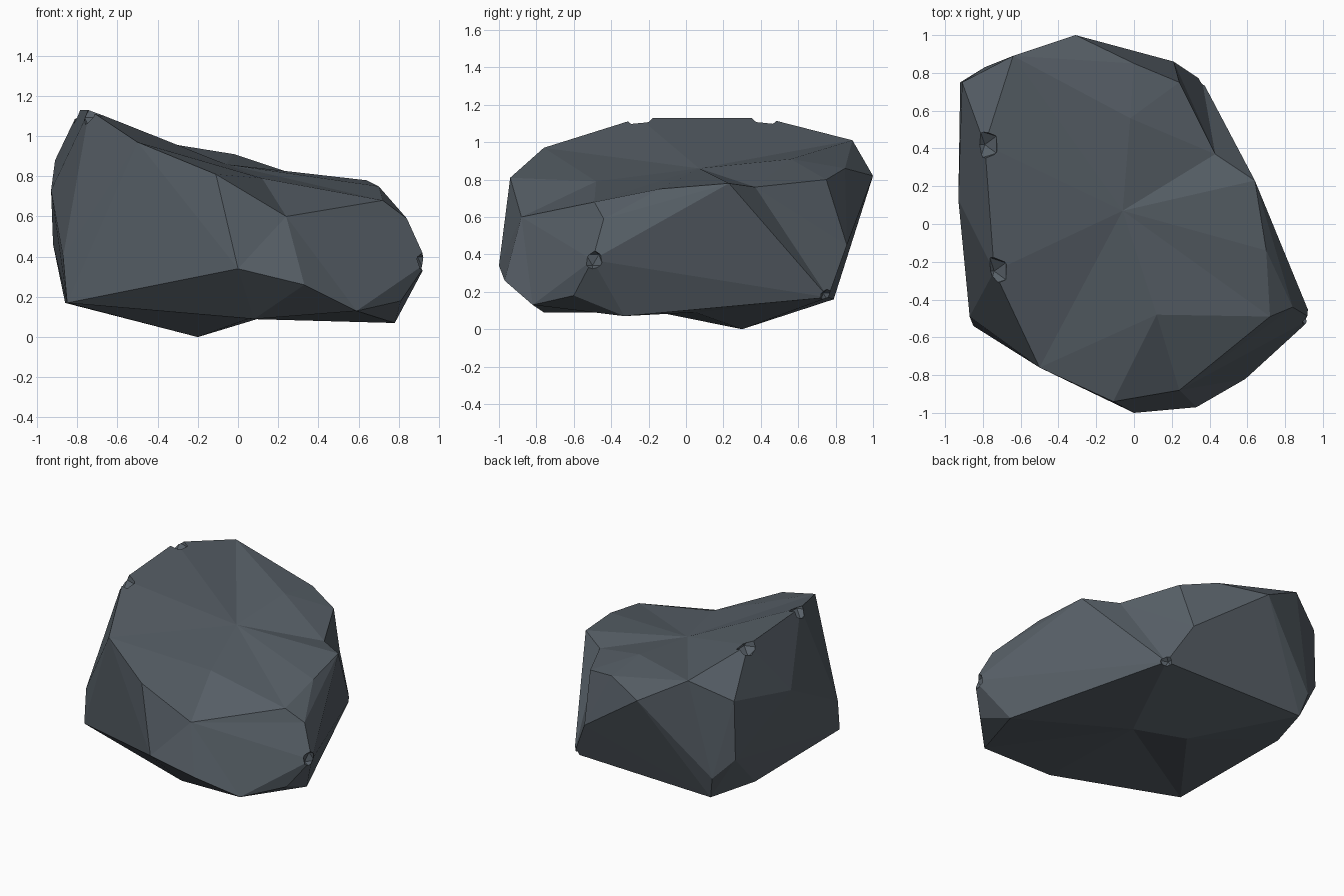
import bpy, bmesh
from mathutils import Vector

if "Cube" in bpy.data.objects:
    bpy.data.objects.remove(bpy.data.objects["Cube"])

CENTRE = Vector((0, 0, 0.45))

# Corner points of the boulder
corners = [
    # back and left side
    (-.31, 1, .82), (-.64, .89, 1.01), (-.91, .75, .88), (-.92, .75, .46),
    (-.79, .83, .32), (-.75, .79, .16), (-.86, .44, .17), (-.93, .13, .73),
    (-.85, -.54, .17), (-.87, -.49, .40),
    # top left ridge
    (-.79, .42, 1.13), (-.74, -.25, 1.13), (-.5, -.76, .97),
    # front
    (-.11, -.94, .81), (0, -1, .34), (.33, -.97, .26), (.59, -.82, .13),
    (.08, -.76, .09),
    # right side
    (.72, -.49, .68), (.84, -.44, .59), (.94, -.5, .37), (.81, -.6, .18),
    (.78, -.33, .07), (.64, .23, .78), (.70, -.14, .75),
    # back right and top
    (.36, .76, .17), (.21, .86, .45), (.24, .75, .80), (0, .85, .86),
    (-.02, .56, .91),
    # underside
    (-.2, .3, 0),
    # sunken points: front, right shoulder, front of top, underside, middle of top
    (.24, -.88, .60), (.43, .37, .76), (.12, -.48, .79), (.05, .05, .09),
    (-.06, .07, .86),
]
points = [Vector(c) for c in corners]
lift = [1.0] * len(points)
lift[-5:] = [1.1, 1.25, 1.45, 1.35, 2.3]

# Wrap a skin round the points; sunken points are lifted until the skin takes them
for attempt in range(80):
    bm = bmesh.new()
    verts = [bm.verts.new(CENTRE + (p - CENTRE) * k) for p, k in zip(points, lift)]
    bmesh.ops.convex_hull(bm, input=verts, use_existing_faces=False)
    buried = [i for i, v in enumerate(verts) if v.is_valid and not v.link_faces]
    if not buried or attempt == 79:
        break
    for i in buried:
        lift[i] *= 1.02
    bm.free()

# Lower every point back to its true place
for v, p in zip(verts, points):
    if v.is_valid:
        v.co = p
bmesh.ops.delete(bm, geom=[v for v in bm.verts if not v.link_faces], context='VERTS')
bmesh.ops.recalc_face_normals(bm, faces=bm.faces)

stone = bpy.data.materials.new("slate_grey_stone")
stone.diffuse_color = (0.095, 0.115, 0.135, 1)
stone.use_nodes = True
stone.node_tree.nodes["Principled BSDF"].inputs["Base Color"].default_value = stone.diffuse_color


def add_object(name, mesh_bm):
    mesh = bpy.data.meshes.new(name)
    mesh_bm.to_mesh(mesh)
    mesh_bm.free()
    obj = bpy.data.objects.new(name, mesh)
    bpy.context.collection.objects.link(obj)
    mesh.materials.append(stone)
    return obj


boulder = add_object("boulder", bm)

# Small chips knocked out of four corners
chips = [((-.79, .42, 1.13), .085), ((-.74, -.25, 1.13), .085),
         ((.94, -.5, .37), .065), ((.36, .76, .17), .05)]
for n, (corner, radius) in enumerate(chips):
    cbm = bmesh.new()
    bmesh.ops.create_icosphere(cbm, subdivisions=1, radius=radius)
    bmesh.ops.translate(cbm, verts=cbm.verts, vec=corner)
    cutter = add_object("chip_cutter_%d" % (n + 1), cbm)
    cutter.hide_render = True
    cutter.display_type = 'WIRE'
    cut = boulder.modifiers.new("chip", 'BOOLEAN')
    cut.operation = 'DIFFERENCE'
    cut.solver = 'EXACT'
    cut.object = cutter
